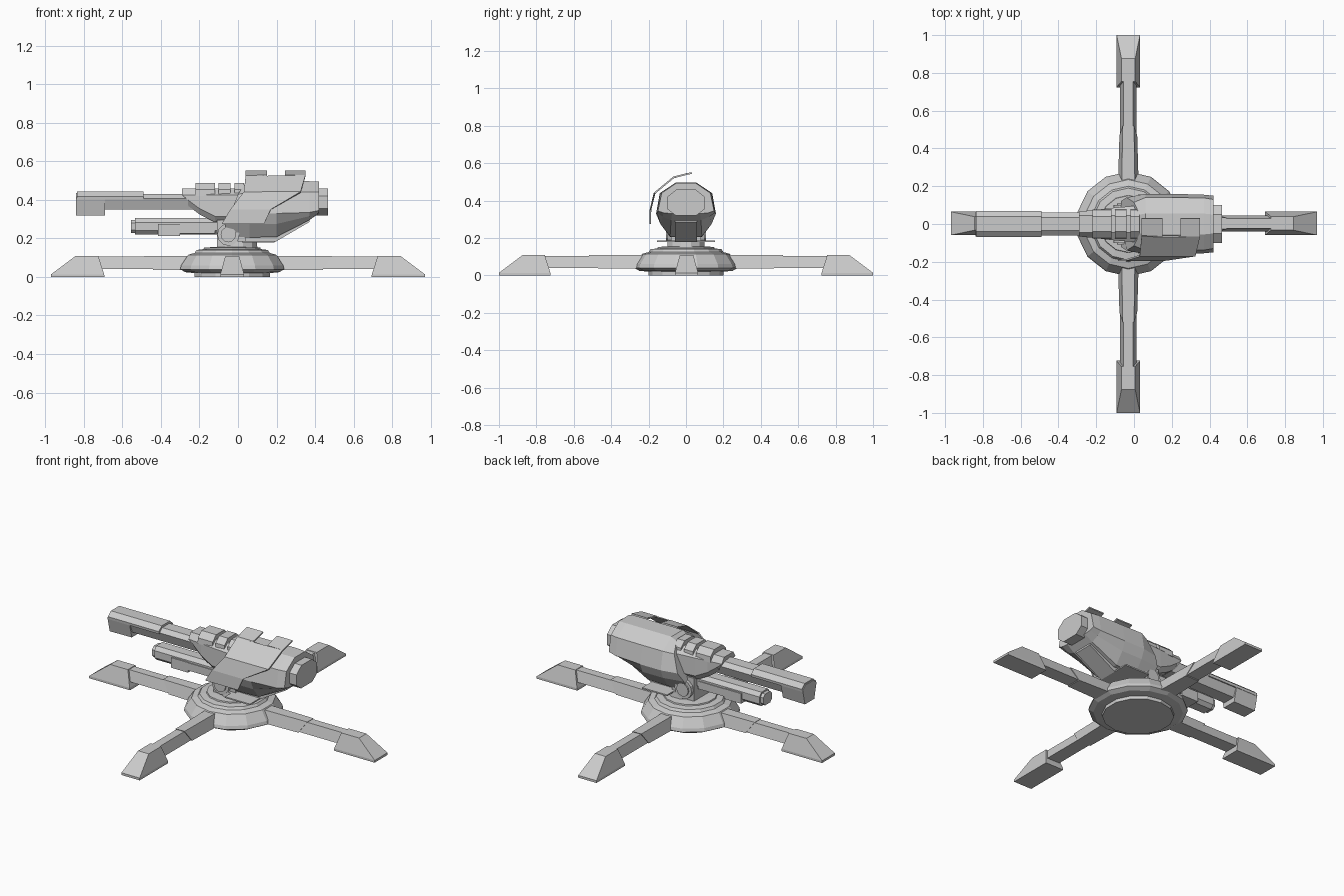
import bpy, bmesh
from math import cos, sin, pi
from mathutils import Matrix, Vector

if "Cube" in bpy.data.objects:
    bpy.data.objects.remove(bpy.data.objects["Cube"])

CX = -0.03  # base centre in x


def finish(name, bm):
    bmesh.ops.recalc_face_normals(bm, faces=bm.faces)
    me = bpy.data.meshes.new(name)
    bm.to_mesh(me)
    bm.free()
    ob = bpy.data.objects.new(name, me)
    bpy.context.collection.objects.link(ob)
    return ob


def loft(name, rings, matrix=Matrix()):
    """Skin a list of equal-length rings of 3D points and cap both ends."""
    bm = bmesh.new()
    vs = [[bm.verts.new(matrix @ Vector(p)) for p in r] for r in rings]
    n = len(rings[0])
    for a, b in zip(vs, vs[1:]):
        for i in range(n):
            j = (i + 1) % n
            bm.faces.new((a[i], a[j], b[j], b[i]))
    bm.faces.new(vs[0])
    bm.faces.new(vs[-1])
    return finish(name, bm)


def box(name, x0, x1, y0, y1, z0, z1):
    ring = lambda z: [(x0, y0, z), (x1, y0, z), (x1, y1, z), (x0, y1, z)]
    return loft(name, [ring(z0), ring(z1)])


def lathe(name, profile, sides, cx=0.0):
    return loft(name, [[(cx + r * cos(2 * pi * (i + .5) / sides),
                         r * sin(2 * pi * (i + .5) / sides), z)
                        for i in range(sides)] for r, z in profile])


def section(x, half):
    """Mirrored cross-section at x; half runs from top to bottom as (y, z) or (y, z, dx)."""
    pts = [(x + (p[2] if len(p) > 2 else 0), p[0], p[1]) for p in half]
    return pts + [(a, -b, c) for a, b, c in reversed(pts)]


# Round base and turntable
lathe("base", [(.2, 0), (.2, .02), (.25, .025), (.277, .04), (.272, .06),
               (.235, .115), (.2, .125), (.19, .14), (.15, .145)], 14, CX)
lathe("turntable", [(.155, .135), (.15, .152), (.11, .155)], 14, CX)
lathe("pedestal", [(.105, .145), (.1, .188)], 12, 0)

# Four legs: sleeve, arm and wedge foot
def trapezoid(x, wb, wt, zb, zt, lean=0.0):
    return [(x - lean, -wb, zb), (x - lean, wb, zb), (x, wt, zt), (x, -wt, zt)]

for k, side in enumerate(("right", "back", "left", "front")):
    centre = (CX, 0, 0) if k % 2 else (0, .003, 0)
    end = 1.0 if k % 2 else .97
    m = Matrix.Translation(centre) @ Matrix.Rotation(k * pi / 2, 4, 'Z')
    d = end - .97
    loft(side + "_leg_sleeve", [trapezoid(.2, .055, .035, .037, .109),
                                trapezoid(.49 + d, .047, .03, .037, .109, .05)], m)
    loft(side + "_leg_arm", [trapezoid(.4, .043, .026, .041, .105),
                             trapezoid(.75 + d, .043, .026, .041, .105)], m)
    foot = lambda a, b, w, z: [(a, -w, z), (b, -w, z), (b, w, z), (a, w, z)]
    loft(side + "_foot", [foot(.693 + d, end, .062, 0), foot(.695 + d, end, .062, .014),
                          foot(.725 + d, .845 + d, .036, .108)], m)

# Main hull: faceted housing with raked front and rising tail
hull = [
    (0, [(.05, .475, .03), (.115, .43, .0), (.14, .33, -.04), (.12, .28, -.07), (.08, .21, -.06)]),
    (.06, [(.055, .497), (.14, .44), (.16, .33), (.137, .275), (.085, .205)]),
    (.2, [(.055, .497), (.14, .44), (.16, .33), (.137, .275), (.085, .208)]),
    (.37, [(.055, .497), (.138, .44), (.155, .335), (.125, .315), (.08, .295)]),
    (.42, [(.05, .495), (.13, .44), (.15, .345), (.12, .335), (.075, .33)]),
]
loft("hull", [section(x, h) for x, h in hull])
cap = [(.05, .46), (.1, .42), (.1, .355), (.055, .32)]
loft("rear_cap", [section(.40, cap), section(.467, cap)])
loft("tail_keel", [section(.04, [(.06, .3), (.06, .18)]),
                   section(.19, [(.06, .3), (.06, .18)]),
                   section(.37, [(.06, .31), (.06, .285)])])
for s, side in ((-1, "front"), (1, "back")):
    y0, y1 = sorted((s * .05, s * .155))
    box(side + "_lower_fin", .02, .19, y0, y1, .18, .188)

# Receiver ahead of the hull
def rec(x, y, zb, dx=0.0):
    return section(x, [(.045, .46), (y, .425), (y, zb + .03, dx), (y * .7, zb, dx)])

loft("receiver", [rec(-.29, .066, .37, .03), rec(-.2, .075, .325),
                  rec(-.12, .085, .285), rec(.05, .1, .285)])
for i, (a, b) in enumerate(((-.22, -.12), (-.1, -.04), (-.018, .03))):
    h = [(.04, .487), (.075, .455), (.078, .42)]
    loft("receiver_rib_%d" % (i + 1), [section(a, h), section(b, h)])

# Curved side shield with a notched top, solidified from a bent sheet
def bend(z):
    path = [(.275, -.192), (.35, -.19), (.44, -.168), (.525, -.065), (.548, .03)]
    for (z0, a), (z1, b) in zip(path, path[1:]):
        if z <= z1 + 1e-6:
            return a + (b - a) * (z - z0) / (z1 - z0)

bm = bmesh.new()
rows = [(.275, -.085, .135), (.35, -.04, .17), (.44, .03, .325), (.525, .04, .35)]
for (z0, a0, b0), (z1, a1, b1) in zip(rows, rows[1:]):
    bm.faces.new([bm.verts.new((x, bend(z), z)) for x, z in
                  ((a0, z0), (b0, z0), (b1, z1), (a1, z1))])
for a, b in ((.04, .15), (.245, .35)):
    bm.faces.new([bm.verts.new((x, bend(z), z)) for x, z in
                  ((a, .525), (b, .525), (b, .548), (a, .548))])
bmesh.ops.remove_doubles(bm, verts=bm.verts, dist=.0005)
shield = finish("side_shield", bm)
mod = shield.modifiers.new("thickness", 'SOLIDIFY')
mod.thickness = .009
mod.offset = 0

# Main barrel with top sleeve and muzzle block
barrel = [(.035, .43), (.062, .408), (.04, .35)]
loft("barrel", [section(-.82, barrel), section(-.2, barrel)])
sleeve = [(.04, .443), (.069, .418), (.067, .402)]
loft("barrel_sleeve", [section(-.835, sleeve), section(-.49, sleeve)])
muzzle = [(.04, .435), (.067, .41), (.045, .318)]
loft("muzzle", [section(-.84, muzzle), section(-.69, [(.04, .435), (.067, .41), (.045, .32)])])

# Lower tube with clamp
tube = [(.03, .305), (.05, .283), (.05, .24), (.03, .22)]
tip = [(.025, .297), (.042, .28), (.042, .245), (.025, .228)]
loft("lower_tube", [section(-.555, tip), section(-.535, tip), section(-.534, tube), section(-.08, tube)])
box("tube_clamp", -.415, -.3, -.058, .058, .213, .275)
box("tube_rail", -.3, -.12, -.055, .055, .225, .272)

# Pivot mount and trunnion
box("pivot_mount", -.11, .04, -.08, .08, .155, .295)
for r, w, part in ((.058, .1, "trunnion"), (.04, .108, "trunnion_hub")):
    rings = [[(-.05 + r * cos(pi * i / 6), y, .22 + r * sin(pi * i / 6))
              for i in range(12)] for y in (-w, w)]
    loft(part, rings)
